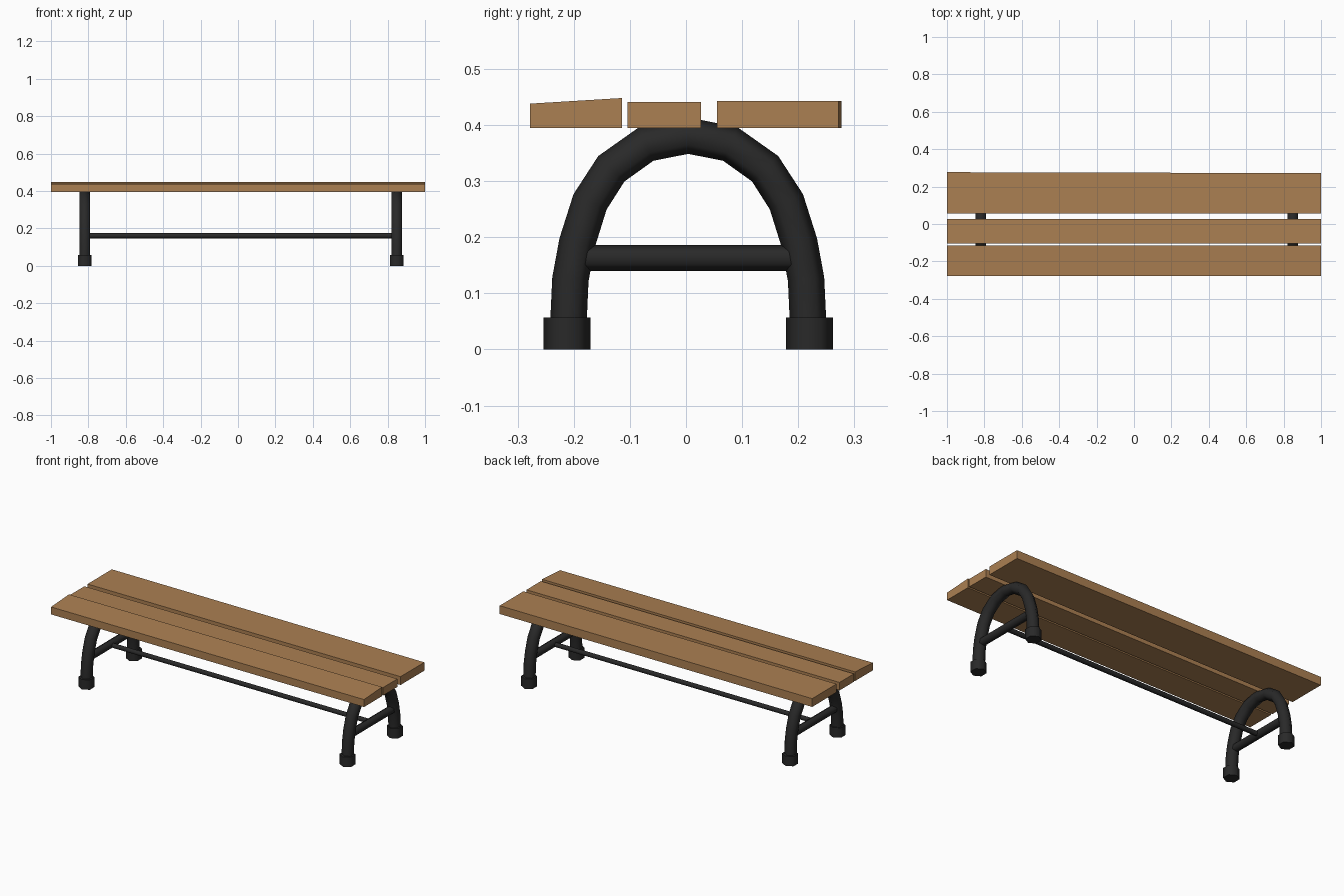
import bpy, bmesh, math
from mathutils import Vector

if "Cube" in bpy.data.objects:
    bpy.data.objects.remove(bpy.data.objects["Cube"])


def material(name, col):
    m = bpy.data.materials.new(name)
    m.diffuse_color = (*col, 1)
    m.use_nodes = True
    m.node_tree.nodes["Principled BSDF"].inputs["Base Color"].default_value = m.diffuse_color
    return m


WOOD = material("warm wood", (0.41, 0.215, 0.085))
IRON = material("black iron", (0.022, 0.022, 0.022))


def finish(name, bm, mat, smooth):
    bmesh.ops.recalc_face_normals(bm, faces=bm.faces)
    me = bpy.data.meshes.new(name)
    bm.to_mesh(me)
    bm.free()
    ob = bpy.data.objects.new(name, me)
    bpy.context.collection.objects.link(ob)
    me.materials.append(mat)
    if smooth:
        bpy.ops.object.select_all(action='DESELECT')
        ob.select_set(True)
        bpy.context.view_layer.objects.active = ob
        bpy.ops.object.shade_smooth_by_angle(angle=math.radians(65))
    return ob


def tube(name, pts, r, side, sides=6):
    """Capped polygonal tube along pts; ring corners start square to 'side'."""
    bm = bmesh.new()
    pts = [Vector(p) for p in pts]
    side = Vector(side)
    rings = []
    for i, p in enumerate(pts):
        t = (pts[min(i + 1, len(pts) - 1)] - pts[max(i - 1, 0)]).normalized()
        u = t.cross(side).normalized()
        ring = []
        for k in range(sides):
            a = 2 * math.pi * k / sides
            ring.append(bm.verts.new(p + r * (math.cos(a) * u + math.sin(a) * side)))
        rings.append(ring)
    for a, b in zip(rings, rings[1:]):
        for k in range(sides):
            j = (k + 1) % sides
            bm.faces.new((a[k], a[j], b[j], b[k]))
    bm.faces.new(rings[0])
    bm.faces.new(rings[-1])
    return finish(name, bm, IRON, True)


def plank(name, y0, y1, top0, top1, skew=0.0):
    """Board along x; skew narrows the back edge at the right end."""
    bm = bmesh.new()
    ends = []
    for x, yb in ((-1, y1), (1, y1 - skew)):
        prof = ((y0, 0.395), (yb, 0.395), (yb, top1), (y0, top0))
        ends.append([bm.verts.new((x, y, z)) for y, z in prof])
    a, b = ends
    for k in range(4):
        j = (k + 1) % 4
        bm.faces.new((a[k], a[j], b[j], b[k]))
    bm.faces.new(a)
    bm.faces.new(b)
    finish(name, bm, WOOD, False)


# Seat boards
plank("front_board", -0.278, -0.114, 0.438, 0.448)
plank("middle_board", -0.104, 0.027, 0.441, 0.441)
plank("back_board", 0.055, 0.277, 0.443, 0.443, 0.005)

# Arched legs with feet and cross bars
HALF = [(0.214, 0.03), (0.213, 0.06), (0.210, 0.125), (0.198, 0.19),
        (0.175, 0.263), (0.137, 0.322), (0.075, 0.366)]
CY = 0.004
arch = [(-y, z) for y, z in HALF] + [(0, 0.381)] + HALF[::-1]
LEGS = (("left", -0.82), ("right", 0.848))
for side, x in LEGS:
    tube(side + "_arch_leg", [(x, CY + y, z) for y, z in arch], 0.0325, (1, 0, 0))
    for end, s in (("front", -1), ("back", 1)):
        tube(f"{side}_{end}_foot", [(x, CY + s * 0.216, 0), (x, CY + s * 0.216, 0.057)],
             0.042, (1, 0, 0))
    tube(side + "_cross_bar", [(x, -0.18, 0.163), (x, 0.19, 0.163)], 0.023, (1, 0, 0))

# Long stretcher between the legs
tube("stretcher", [(-0.82, CY, 0.161), (0.848, CY, 0.161)], 0.0145, (0, 1, 0))
